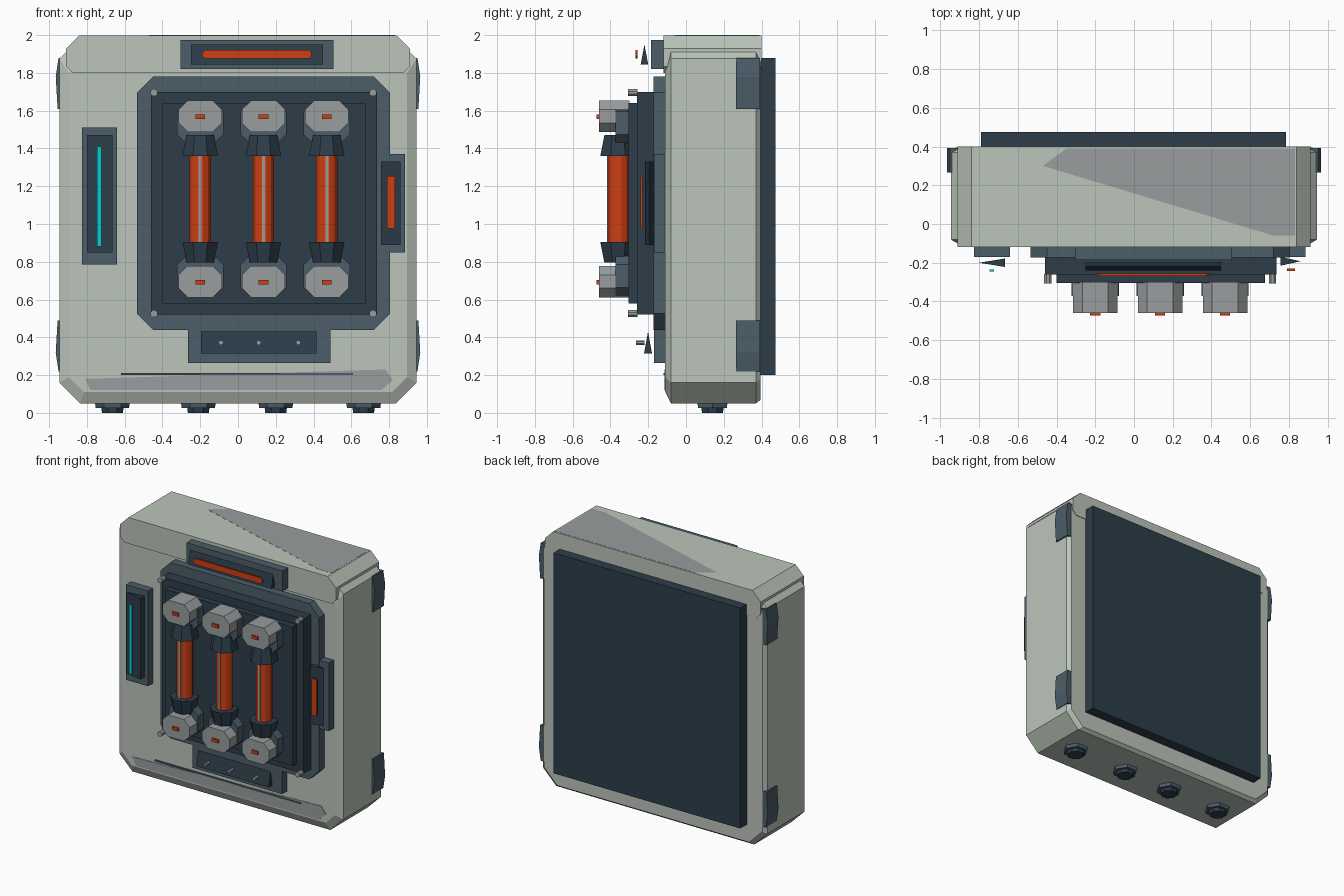
import bpy, bmesh, math
from mathutils import Matrix

if "Cube" in bpy.data.objects:
    bpy.data.objects.remove(bpy.data.objects["Cube"])

def mat(name, c):
    m = bpy.data.materials.new(name)
    m.diffuse_color = (*c, 1)
    m.use_nodes = True
    m.node_tree.nodes["Principled BSDF"].inputs["Base Color"].default_value = m.diffuse_color
    return m

SHELL = mat("pale_shell", (0.50, 0.56, 0.49))
GREY = mat("grey_metal", (0.32, 0.34, 0.34))
DARK = mat("dark_navy", (0.026, 0.047, 0.068))
MID = mat("slate", (0.07, 0.11, 0.14))
ORANGE = mat("orange", (0.62, 0.05, 0.006))
CYAN = mat("cyan", (0.0, 0.62, 0.66))

def finish(name, bm, m):
    bmesh.ops.recalc_face_normals(bm, faces=bm.faces)
    me = bpy.data.meshes.new(name)
    bm.to_mesh(me)
    bm.free()
    me.materials.append(m)
    ob = bpy.data.objects.new(name, me)
    bpy.context.collection.objects.link(ob)
    return ob

def loft(name, rings, m):
    """Skin matching rings of 3D points and close both ends."""
    bm = bmesh.new()
    vs = [[bm.verts.new(p) for p in r] for r in rings]
    n = len(vs[0])
    for a, b in zip(vs, vs[1:]):
        for i in range(n):
            j = (i + 1) % n
            bm.faces.new((a[i], a[j], b[j], b[i]))
    bm.faces.new(vs[0])
    bm.faces.new(vs[-1])
    return finish(name, bm, m)

def prism(name, pts, y0, y1, m):
    return loft(name, [[(x, y, z) for x, z in pts] for y in (y0, y1)], m)

def oct_rect(x0, x1, z0, z1, b, t=None):
    """Rectangle with cut corners: b at the bottom, t at the top."""
    t = b if t is None else t
    return [(x0 + b, z0), (x1 - b, z0), (x1, z0 + b), (x1, z1 - t),
            (x1 - t, z1), (x0 + t, z1), (x0, z1 - t), (x0, z0 + b)]

def box(name, x0, x1, y0, y1, z0, z1, m):
    return prism(name, [(x0, z0), (x1, z0), (x1, z1), (x0, z1)], y0, y1, m)

def cone(name, loc, r1, r2, h, m, n=8, axis='Z'):
    bm = bmesh.new()
    bmesh.ops.create_cone(bm, cap_ends=True, segments=n, radius1=r1, radius2=r2, depth=h)
    rot = Matrix.Rotation(math.pi / n, 4, 'Z')
    if axis == 'Y':
        rot = Matrix.Rotation(math.pi / 2, 4, 'X') @ rot
    bmesh.ops.transform(bm, matrix=Matrix.Translation(loc) @ rot, verts=bm.verts)
    return finish(name, bm, m)

def ring(y, *a):
    return [(x, y, z) for x, z in oct_rect(*a)]

# casing with a bevelled front, and the cap over its top
loft("casing", [ring(-0.11, -0.895, 0.895, 0.11, 1.88, 0.08),
                ring(-0.08, -0.945, 0.945, 0.05, 1.985, 0.11),
                ring(0.37, -0.945, 0.945, 0.05, 1.985, 0.11),
                ring(0.395, -0.92, 0.92, 0.07, 1.96, 0.11)], SHELL)
prism("top_cap", oct_rect(-0.91, 0.91, 1.80, 1.999, 0.035, 0.07), -0.12, 0.40, SHELL)
loft("top_shade_panel", [[(x, y, z) for x, y in ((-0.47, 0.30), (-0.35, 0.39), (0.83, 0.39),
     (0.83, -0.06), (0.72, -0.06))] for z in (1.996, 2.0)], GREY)
box("back_panel", -0.79, 0.785, 0.385, 0.475, 0.20, 1.88, DARK)

# lower sill and groove line
prism("lower_sill", [(-0.78, 0.12), (0.76, 0.12), (0.82, 0.175), (0.78, 0.23), (-0.81, 0.18)],
      -0.114, -0.09, GREY)
box("sill_groove", -0.62, 0.61, -0.119, -0.10, 0.20, 0.21, MID)

# corner brackets on both sides
for s in (-1, 1):
    for k, (z0, z1) in enumerate(((0.22, 0.49), (1.61, 1.88))):
        c = 0.05
        zi, zo = (z0, z1) if k == 0 else (z1, z0)
        d = c if k == 0 else -c
        prism(f"corner_bracket_{s}_{k}", [(s * 0.90, zi), (s * 0.95, zi), (s * 0.965, zi + d * 2),
              (s * 0.955, zo), (s * 0.90, zo)], 0.265, 0.393, MID)

# feet
for i, x in enumerate((-0.665, -0.21, 0.20, 0.665)):
    cone(f"foot_flange_{i}", (x, 0.14, 0.04), 0.088, 0.092, 0.03, MID, 6)
    cone(f"foot_pad_{i}", (x, 0.14, 0.0175), 0.06, 0.065, 0.035, DARK, 8)

# central panel stack
prism("panel_frame", oct_rect(-0.535, 0.805, 0.44, 1.78, 0.085), -0.172, -0.10, MID)
box("panel_plate", -0.46, 0.735, -0.26, -0.165, 0.52, 1.70, DARK)
box("panel_inset", -0.40, 0.675, -0.305, -0.255, 0.58, 1.64, DARK)
for i, x in enumerate((-0.445, 0.715)):
    for j, z in enumerate((0.525, 1.695)):
        cone(f"panel_screw_{i}{j}", (x, -0.283, z), 0.02, 0.02, 0.05, GREY, 8, 'Y')

# three tubes with collars, mounts and octagonal end caps
for i, x in enumerate((-0.20, 0.135, 0.47)):
    cone(f"tube_{i}", (x, -0.357, 1.135), 0.058, 0.058, 0.52, ORANGE, 12)
    box(f"tube_rod_{i}", x - 0.008, x + 0.008, -0.418, -0.41, 0.88, 1.38, GREY)
    cone(f"collar_top_{i}", (x, -0.36, 1.415), 0.102, 0.078, 0.11, DARK, 8)
    cone(f"collar_bottom_{i}", (x, -0.36, 0.85), 0.078, 0.102, 0.11, DARK, 8)
    for k, (zc, m0, m1) in enumerate(((1.57, 1.43, 1.64), (0.695, 0.62, 0.83))):
        prism(f"end_mount_{i}{k}", oct_rect(x - 0.122, x + 0.122, m0, m1, 0.045),
              -0.372, -0.29, MID)
        prism(f"end_cap_{i}{k}", oct_rect(x - 0.115, x + 0.115, zc - 0.083, zc + 0.083, 0.048),
              -0.46, -0.30, GREY)
        z = zc - 0.003
        box(f"cap_stud_{i}{k}", x - 0.026, x + 0.026, -0.473, -0.45, z - 0.012, z + 0.012, ORANGE)

def wedge(name, x0, x1, z0, z1, y0, y1, tip):
    """Plate tapering to a thin edge towards side tip ('+z', '-x' or '+x')."""
    ym = (y0 + y1) / 2
    if tip == '+z':
        tri = ((y0, z0), (y1, z0), (ym, z1))
        rings = [[(x, y, z) for y, z in tri] for x in (x0, x1)]
    else:
        a, b = (x1, x0) if tip == '-x' else (x0, x1)
        tri = ((a, y0), (a, y1), (b, ym))
        rings = [[(x, y, z) for x, y in tri] for z in (z0, z1)]
    loft(name, rings, DARK)

# top light
box("top_light_base", -0.305, 0.505, -0.185, -0.11, 1.82, 1.975, MID)
wedge("top_light_plate", -0.25, 0.45, 1.845, 1.95, -0.24, -0.20, '+z')
prism("top_light_bar", oct_rect(-0.19, 0.39, 1.875, 1.92, 0.015), -0.268, -0.256, ORANGE)

# left light
box("left_light_base", -0.825, -0.64, -0.17, -0.10, 0.785, 1.51, MID)
wedge("left_light_plate", -0.80, -0.665, 0.85, 1.47, -0.222, -0.178, '-x')
box("left_light_bar", -0.747, -0.723, -0.246, -0.235, 0.88, 1.41, CYAN)

# right light
box("right_light_base", 0.725, 0.885, -0.17, -0.10, 0.85, 1.37, MID)
wedge("right_light_plate", 0.757, 0.86, 0.89, 1.33, -0.215, -0.17, '+x')
box("right_light_bar", 0.79, 0.83, -0.242, -0.229, 0.975, 1.255, ORANGE)

# lower control strip with three pins
box("lower_strip_base", -0.265, 0.49, -0.17, -0.10, 0.265, 0.45, MID)
wedge("lower_strip_plate", -0.195, 0.415, 0.315, 0.43, -0.222, -0.18, '+z')
for i, x in enumerate((-0.09, 0.11, 0.32)):
    cone(f"lower_pin_{i}", (x, -0.243, 0.372), 0.013, 0.013, 0.045, GREY, 8, 'Y')
